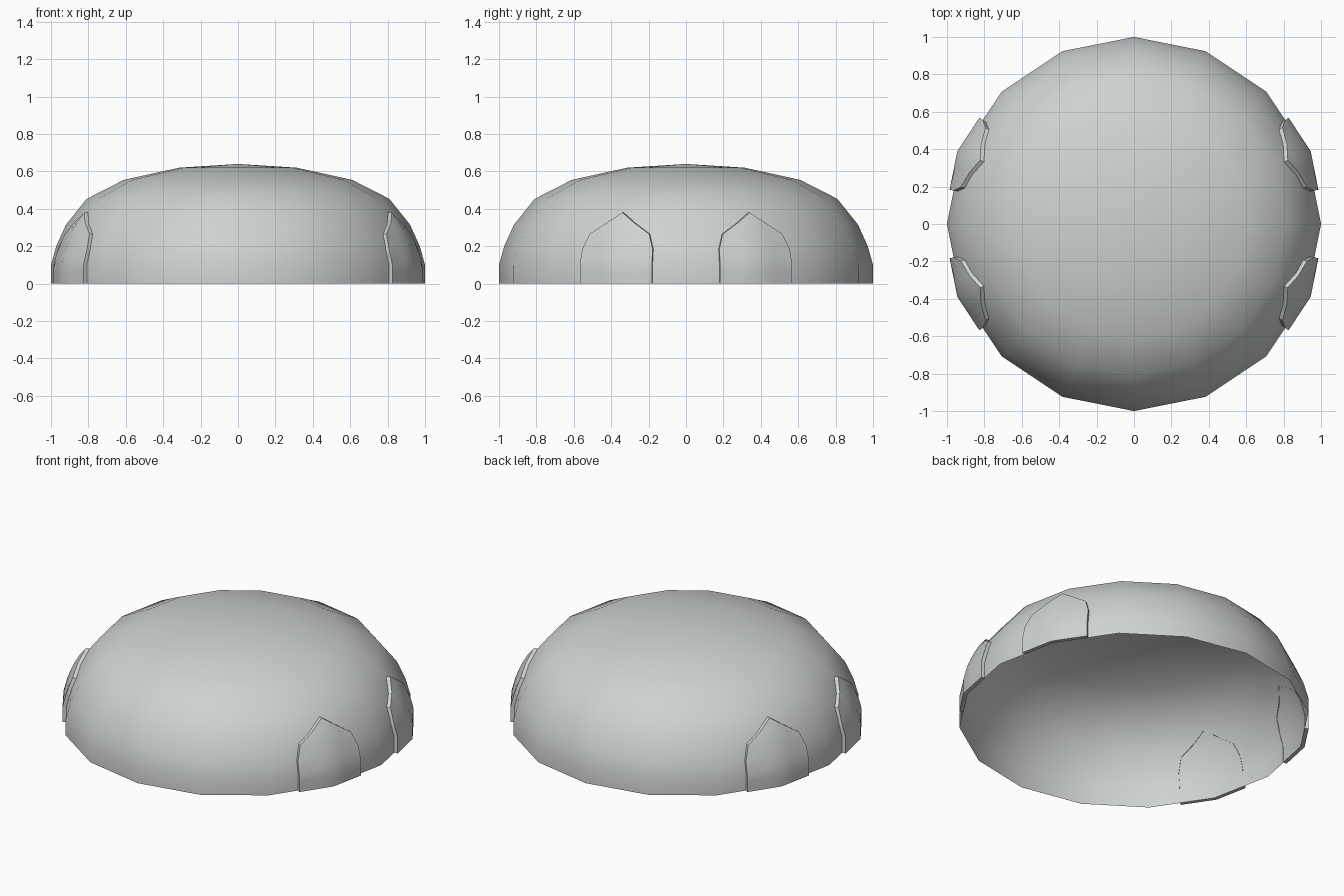
import bpy, bmesh
from math import cos, sin, radians, pi

cube = bpy.data.objects.get("Cube")
if cube:
    bpy.data.objects.remove(cube, do_unlink=True)

SIDES = 16
STEP = 2 * pi / SIDES
# Dome profile: radius, height
PROFILE = [(1, 0), (1, .1), (.972, .2), (.92, .315), (.81, .453),
           (.61, .555), (.315, .62), (0, .64)]

grey = bpy.data.materials.new("pale grey")
grey.use_nodes = True
colour = (.62, .65, .62, 1)
grey.diffuse_color = colour
grey.node_tree.nodes["Principled BSDF"].inputs["Base Color"].default_value = colour


def finish(bm, name, angle):
    mesh = bpy.data.meshes.new(name)
    bm.to_mesh(mesh)
    bm.free()
    mesh.materials.append(grey)
    obj = bpy.data.objects.new(name, mesh)
    bpy.context.collection.objects.link(obj)
    bpy.ops.object.select_all(action='DESELECT')
    obj.select_set(True)
    bpy.context.view_layer.objects.active = obj
    bpy.ops.object.shade_smooth_by_angle(angle=radians(angle))
    return obj


def dome_radius(theta, z):
    """Radius of the faceted dome at an angle and height."""
    for (r0, z0), (r1, z1) in zip(PROFILE, PROFILE[1:]):
        if z <= z1:
            r = r0 + (r1 - r0) * (z - z0) / (z1 - z0)
            return r * cos(STEP / 2) / cos(theta % STEP - STEP / 2)
    return 0


# Open dome shell
bm = bmesh.new()
rings = [[bm.verts.new((r * cos(i * STEP), r * sin(i * STEP), z)) for i in range(SIDES)]
         for r, z in PROFILE[:-1]]
apex = bm.verts.new((0, 0, PROFILE[-1][1]))
for low, high in zip(rings, rings[1:]):
    for i in range(SIDES):
        j = (i + 1) % SIDES
        bm.faces.new((low[i], low[j], high[j], high[i]))
for i in range(SIDES):
    bm.faces.new((rings[-1][i], rings[-1][(i + 1) % SIDES], apex))
finish(bm, "dome", 60)

# Pointed side panels: offset in degrees from the panel centre, top height
ARCH = [(-12, .185), (-10.5, .265), (-5, .325), (0, .38), (5, .325), (10.5, .265), (12, .185)]
ROWS = 8
THICK = .022


def panel(name, sx, sy):
    bm = bmesh.new()

    def layer(offset):
        grid = []
        for deg, top in ARCH:
            theta = radians(22.5 + deg)
            column = []
            for k in range(ROWS + 1):
                z = top * k / ROWS
                r = dome_radius(theta, z) + offset
                column.append(bm.verts.new((sx * r * cos(theta), sy * r * sin(theta), z)))
            grid.append(column)
        return grid

    outer, inner = layer(THICK), layer(-.002)
    last = len(ARCH) - 1
    for i in range(last):
        for k in range(ROWS):
            bm.faces.new((outer[i][k], outer[i + 1][k], outer[i + 1][k + 1], outer[i][k + 1]))
        # Bottom and arched edge
        for k in (0, ROWS):
            bm.faces.new((outer[i][k], outer[i + 1][k], inner[i + 1][k], inner[i][k]))
    # Upright edges
    for i in (0, last):
        for k in range(ROWS):
            bm.faces.new((outer[i][k], outer[i][k + 1], inner[i][k + 1], inner[i][k]))
    used = [v for v in bm.verts if not v.link_faces]
    bmesh.ops.delete(bm, geom=used, context='VERTS')
    bmesh.ops.recalc_face_normals(bm, faces=bm.faces)
    # Make the outer skin face away from the dome
    skin = max(bm.faces, key=lambda f: f.calc_area())
    centre = skin.calc_center_median()
    if skin.normal.x * centre.x + skin.normal.y * centre.y < 0:
        bmesh.ops.reverse_faces(bm, faces=bm.faces)
    finish(bm, name, 35)


for side, sx in (("left", 1), ("right", -1)):
    for end, sy in (("front", -1), ("back", 1)):
        panel(f"{end}_{side}_panel", sx, sy)
